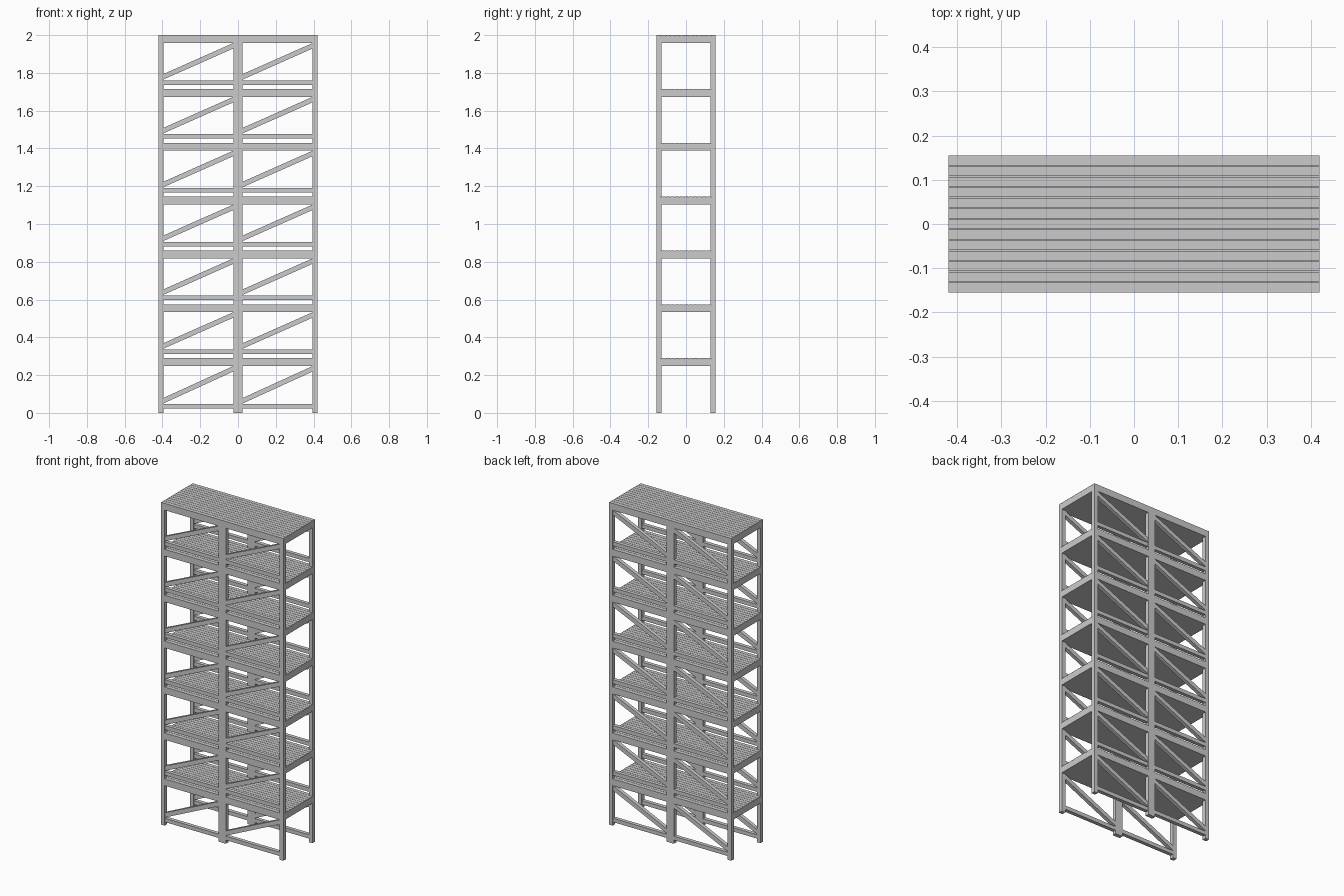
import bpy, bmesh, math

if "Cube" in bpy.data.objects:
    bpy.data.objects.remove(bpy.data.objects["Cube"])

W, D = 0.42, 0.155          # half width, half depth
P = 0.025                   # post thickness
STEP, LEVELS = 0.285, 7
DECK = 0.042


def prism(name, pts, axis, lo, hi):
    """Extrude a 2D profile along x (points are y,z) or y (points are x,z)."""
    bm = bmesh.new()

    def co(p, d):
        return (d, p[0], p[1]) if axis == 'x' else (p[0], d, p[1])
    vs = [bm.verts.new(co(p, lo)) for p in pts]
    f = bm.faces.new(vs)
    r = bmesh.ops.extrude_face_region(bm, geom=[f])
    for v in r['geom']:
        if isinstance(v, bmesh.types.BMVert):
            if axis == 'x':
                v.co.x = hi
            else:
                v.co.y = hi
    bmesh.ops.recalc_face_normals(bm, faces=bm.faces)
    me = bpy.data.meshes.new(name)
    bm.to_mesh(me)
    bm.free()
    ob = bpy.data.objects.new(name, me)
    bpy.context.collection.objects.link(ob)
    return ob


def rect(a, b, c, d):
    return [(a, c), (b, c), (b, d), (a, d)]


def deck_profile(top):
    # plank deck with narrow shallow seams
    n, g, dep = 13, 0.001, 0.004
    pts = [(-D, top - DECK), (D, top - DECK), (D, top)]
    for k in range(1, n):
        y = D - 2 * D * k / n
        pts += [(y + g, top), (y + g, top - dep), (y - g, top - dep), (y - g, top)]
    return pts + [(-D, top)]


for i in range(LEVELS):
    base = 0.0 if i == 0 else 0.005 + STEP * i
    top = 0.005 + STEP * (i + 1)
    if i == LEVELS - 1:
        top = 2.0
    under = top - DECK
    prism(f"deck_{i+1}", deck_profile(top), 'x', -W, W)
    for side, s in (("front", -1), ("back", 1)):
        y0, y1 = sorted((s * D, s * (D - P)))
        # posts
        for nm, a, b in (("left", -W, -W + P), ("middle", -P, P), ("right", W - P, W)):
            prism(f"{side}_{nm}_post_{i+1}", rect(a, b, base, under), 'y', y0, y1)
        # rails and diagonal braces of both bays
        for bay, a, b in (("left", -W + P, -P), ("right", P, W - P)):
            prism(f"{side}_{bay}_rail_{i+1}",
                  rect(a, b, base + 0.022, base + 0.046), 'y', y0 + 0.001, y1 - 0.001)
            zl, zr, t = base + 0.05, under - 0.029, 0.029
            prism(f"{side}_{bay}_brace_{i+1}",
                  [(a, zl), (b, zr), (b, zr + t), (a, zl + t)], 'y', y0 + 0.001, y1 - 0.001)
